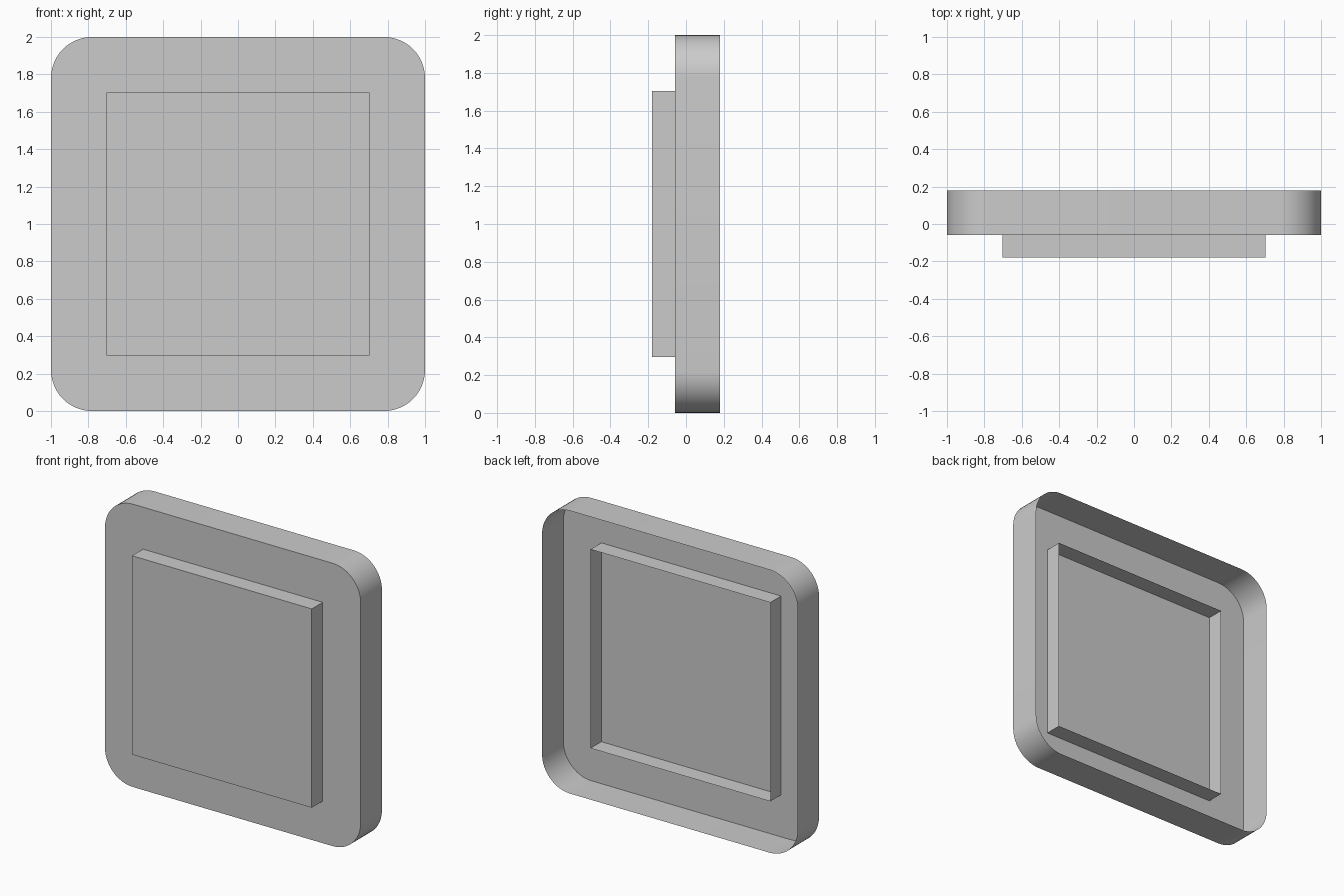
import bpy, bmesh, math

if "Cube" in bpy.data.objects:
    bpy.data.objects.remove(bpy.data.objects["Cube"])

FRONT, PLATE, LIP, BACK = -0.18, -0.058, 0.062, 0.18


def outline(half, radius=0.0, steps=12):
    """Square outline in x/z centred on z = 1, with optional round corners."""
    c = half - radius
    pts = []
    for k, (sx, sz) in enumerate([(1, 1), (-1, 1), (-1, -1), (1, -1)]):
        for i in range(steps + 1 if radius else 1):
            a = math.pi / 2 * (k + i / steps)
            pts.append((sx * c + radius * math.cos(a), 1 + sz * c + radius * math.sin(a)))
    return pts


def thin_shell(name, pts, y0, y1, capped=True):
    """Sheet wall from y0 to y1, open at y1, optionally closed at y0."""
    bm = bmesh.new()
    a = [bm.verts.new((x, y0, z)) for x, z in pts]
    b = [bm.verts.new((x, y1, z)) for x, z in pts]
    for i in range(len(pts)):
        j = (i + 1) % len(pts)
        bm.faces.new((a[j], a[i], b[i], b[j]))
    if capped:
        bm.faces.new(a)
    bm.normal_update()
    # outward normals: the front cap must face -y
    if capped and bm.faces[:][-1].normal.y > 0:
        bmesh.ops.reverse_faces(bm, faces=bm.faces[:])
    me = bpy.data.meshes.new(name)
    bm.to_mesh(me)
    bm.free()
    ob = bpy.data.objects.new(name, me)
    bpy.context.collection.objects.link(ob)
    bpy.context.view_layer.objects.active = ob
    for o in bpy.context.selected_objects:
        o.select_set(False)
    ob.select_set(True)
    bpy.ops.object.shade_smooth_by_angle(angle=math.radians(30))
    return ob


# Rounded tray, open at the back
thin_shell("rounded_tray", outline(1.0, 0.22), PLATE, BACK)
# Raised square panel on the front
thin_shell("front_panel", outline(0.703), FRONT, PLATE)
# Thin square rim standing inside the tray
thin_shell("back_rim", outline(0.703), PLATE, LIP, capped=False)
